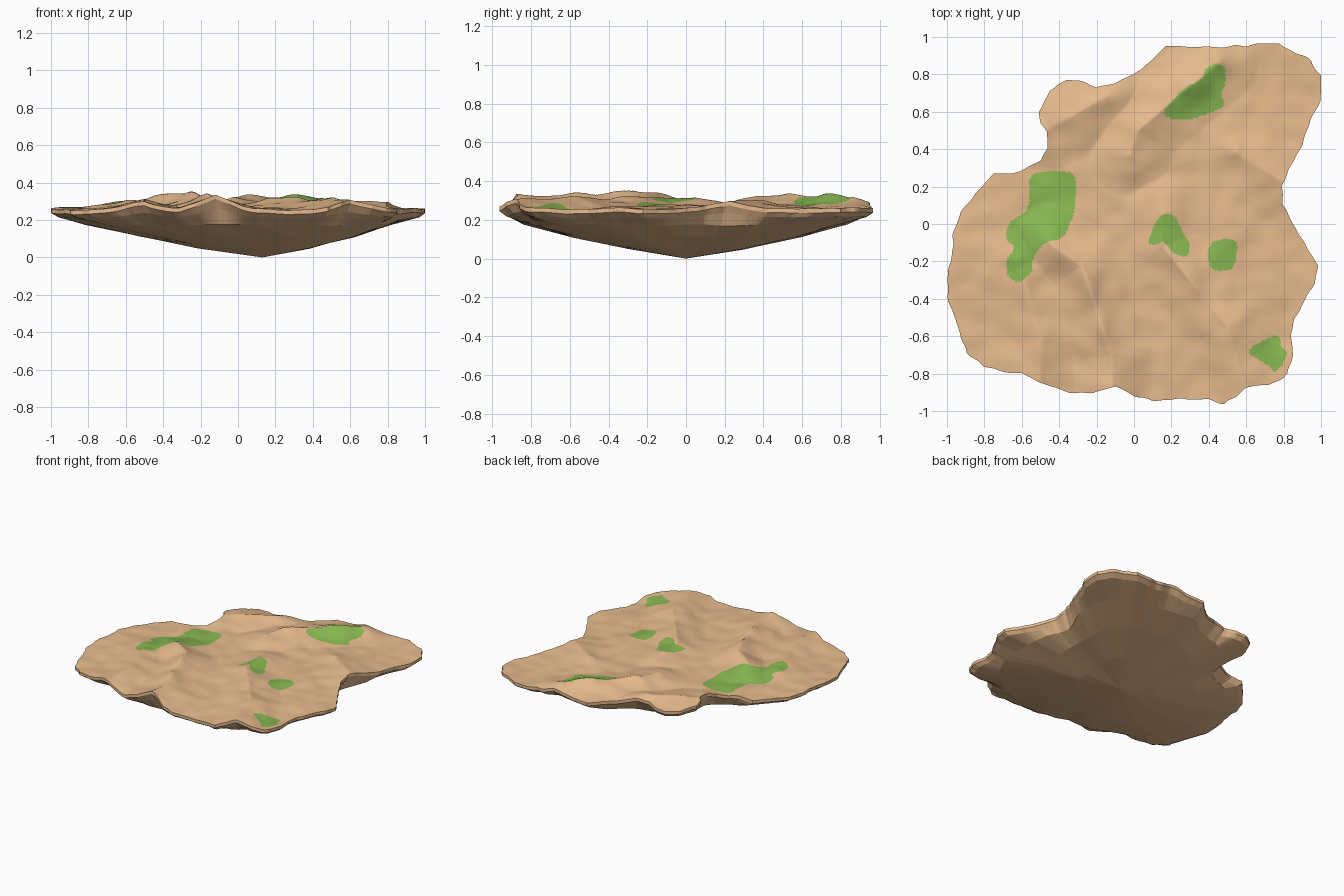
import bpy, math
from mathutils import Vector, noise

if "Cube" in bpy.data.objects:
    bpy.data.objects.remove(bpy.data.objects["Cube"])

C = Vector((0.13, 0.0))  # lowest point of the underside, centre of all rings
OUTLINE = [(.98,-.22),(.92,-.12),(.85,0),(.80,.1),(.79,.2),(.83,.3),(.90,.42),(.94,.55),(1,.66),(1,.8),
    (.95,.87),(.85,.92),(.78,.97),(.68,.965),(.60,.95),(.17,.95),(.10,.88),(0,.80),(-.1,.75),(-.2,.73),
    (-.30,.77),(-.36,.77),(-.45,.71),(-.51,.6),(-.5,.54),(-.46,.49),(-.46,.40),(-.5,.34),(-.6,.29),
    (-.65,.27),(-.75,.27),(-.83,.18),(-.93,.06),(-.97,-.07),(-.98,-.2),(-1,-.3),(-.99,-.42),(-.94,-.55),
    (-.9,-.69),(-.8,-.76),(-.7,-.79),(-.6,-.80),(-.5,-.85),(-.35,-.905),(-.22,-.9),(-.1,-.87),(0,-.92),
    (.1,-.94),(.4,-.94),(.48,-.96),(.55,-.92),(.6,-.87),(.72,-.86),(.82,-.8),(.85,-.7),(.84,-.58),
    (.86,-.5),(.9,-.42),(.97,-.32)]
GRASS = [
    [(-.56,.26),(-.48,.285),(-.33,.28),(-.305,.22),(-.32,.04),(-.38,-.08),(-.48,-.1),(-.54,-.17),(-.54,-.25),
     (-.61,-.32),(-.68,-.28),(-.68,-.18),(-.63,-.13),(-.69,-.08),(-.67,.01),(-.56,.08),(-.56,.18)],
    [(.15,.6),(.18,.565),(.3,.555),(.42,.6),(.49,.63),(.46,.7),(.49,.75),(.49,.84),(.43,.86),(.38,.83),
     (.36,.77),(.27,.73)],
    [(.07,-.11),(.12,-.11),(.16,-.09),(.21,-.16),(.29,-.18),(.3,-.1),(.26,-.05),(.22,.05),(.15,.055),(.11,0)],
    [(.39,-.17),(.41,-.24),(.47,-.255),(.53,-.24),(.545,-.19),(.555,-.09),(.48,-.075),(.41,-.1)],
    [(.61,-.67),(.68,-.63),(.75,-.59),(.79,-.62),(.78,-.66),(.82,-.68),(.8,-.75),(.75,-.8),(.70,-.74),(.62,-.7)]]
# crest lines of the surface: height followed by points
RIDGES = [
    (.065, (-.12,-.9),(-.12,-.7),(-.22,-.4),(-.28,-.22),(-.45,-.1)),
    (.04, (-.5,-.87),(-.5,-.62),(-.62,-.2)),
    (.05, (.6,-.9),(.5,-.55),(.15,-.12),(.15,.05)),
    (.06, (-.02,.37),(.02,.5),(.28,.72),(.45,.86)),
    (.045, (-.47,.5),(-.15,.68)),
    (.035, (.8,.22),(.55,.38))]

def material(name, rgb):
    m = bpy.data.materials.new(name)
    m.diffuse_color = (*rgb, 1)
    m.use_nodes = True
    m.node_tree.nodes["Principled BSDF"].inputs["Base Color"].default_value = m.diffuse_color
    return m

SAND = material("sand", (.80, .50, .27))
GREEN = material("grass green", (.25, .48, .085))

def seg_dist(p, a, b):
    a, b = Vector(a), Vector(b)
    d = b - a
    t = max(0, min(1, (p - a).dot(d) / d.length_squared))
    return (p - a - d * t).length

def height(p):
    z = .258 + .012 * noise.noise(Vector((p.x * 3, p.y * 3, 4))) + .007 * noise.noise(Vector((p.x * 9, p.y * 9, 1)))
    lift = 0
    for h, *pts in RIDGES:
        d = min(seg_dist(p, a, b) for a, b in zip(pts, pts[1:]))
        lift = max(lift, h * max(0, 1 - d / .22) ** 1.3)
    lift *= 1 + .35 * noise.noise(Vector((p.x * 6, p.y * 6, 9)))
    inner = max(0, 1 - (p.length / .95) ** 4)
    return z + lift + .012 * inner

def rounded(poly):
    """Cut the corners twice to round a patch outline."""
    for _ in range(2):
        nxt = poly[1:] + poly[:1]
        poly = [(a[0] + (b[0] - a[0]) * t, a[1] + (b[1] - a[1]) * t)
                for a, b in zip(poly, nxt) for t in (.2, .8)]
    return poly

def inside(p, poly):
    hit = False
    for (ax, ay), (bx, by) in zip(poly, poly[1:] + poly[:1]):
        if (ay > p.y) != (by > p.y) and p.x < ax + (p.y - ay) / (by - ay) * (bx - ax):
            hit = not hit
    return hit

PATCHES = []
for g in GRASS:
    xs, ys = zip(*g)
    PATCHES.append((min(xs), max(xs), min(ys), max(ys), rounded(g)))

def is_grass(c):
    return any(x0 < c.x < x1 and y0 < c.y < y1 and inside(c, g) for x0, x1, y0, y1, g in PATCHES)

def ring_mesh(name, rings, centre, mats, rule, flip, smooth):
    """Skin a stack of equal rings and close the last one at a centre point."""
    n = len(rings[0])
    verts = [v for r in rings for v in r] + [centre]
    faces = [(i*n + j, i*n + (j+1) % n, (i+1)*n + (j+1) % n, (i+1)*n + j)
             for i in range(len(rings) - 1) for j in range(n)]
    last = (len(rings) - 1) * n
    faces += [(last + j, last + (j+1) % n, len(verts) - 1) for j in range(n)]
    if flip:
        faces = [f[::-1] for f in faces]
    me = bpy.data.meshes.new(name)
    me.from_pydata(verts, [], faces)
    for m in mats:
        me.materials.append(m)
    for f in me.polygons:
        f.material_index = int(rule(f.center))
        f.use_smooth = smooth
    ob = bpy.data.objects.new(name, me)
    bpy.context.collection.objects.link(ob)

# coast: even steps along the outline, each with its position u along the coarse points
coarse = [Vector(p) for p in OUTLINE]
n = len(coarse)
steps = []
for i in range(n):
    k = max(1, round((coarse[(i + 1) % n] - coarse[i]).length / .013))
    steps += [i + j / k for j in range(k)]

def along(pts, u):
    i = int(u)
    return pts[i % len(pts)].lerp(pts[(i + 1) % len(pts)], u - i)

rim = []
for u in steps:
    p = along(coarse, u)
    p = p + (p - C).normalized() * .013 * noise.noise(Vector((p.x * 14, p.y * 14, 7)))
    rim.append(Vector((max(-1, min(1, p.x)), max(-.965, min(.965, p.y)))))

# ground surface with grass patches
N = 100
ground = []
for i in range(N):
    pts = [C.lerp(p, 1 - i / N) for p in rim]
    ground.append([(p.x, p.y, height(p)) for p in pts])
ring_mesh("island_ground", ground, (C.x, C.y, height(C)), [SAND, GREEN], is_grass, False, True)

# faceted underside: thin lip, sloped wall, then a shallow bowl
top = ground[0]
lip = [(x, y, z - .022) for x, y, z in top]
wall = []
for p, t in zip(rim, top):
    q = C.lerp(p, .965)
    wall.append((q.x, q.y, .215 + .6 * (t[2] - .26)))
radii = [(p - C).length for p in coarse]

def bowl(scale, z, step):
    pts = []
    for i in range(0, n, step):
        near = sum(radii[(i + k) % n] for k in range(-4, 5)) / 9
        r = min(scale * near, (.4 + .6 * scale) * radii[i])
        q = C + (coarse[i] - C).normalized() * r
        pts.append(Vector((q.x, q.y, z + .012 * noise.noise(Vector((q.x * 5, q.y * 5, 2))))))
    return [tuple(along(pts, u * len(pts) / n)) for u in steps]

under = [top, lip, wall, bowl(.86, .175, 1), bowl(.62, .112, 3), bowl(.32, .05, 4)]
ring_mesh("island_underside", under, (C.x, C.y, 0), [SAND], lambda c: 0, True, False)
